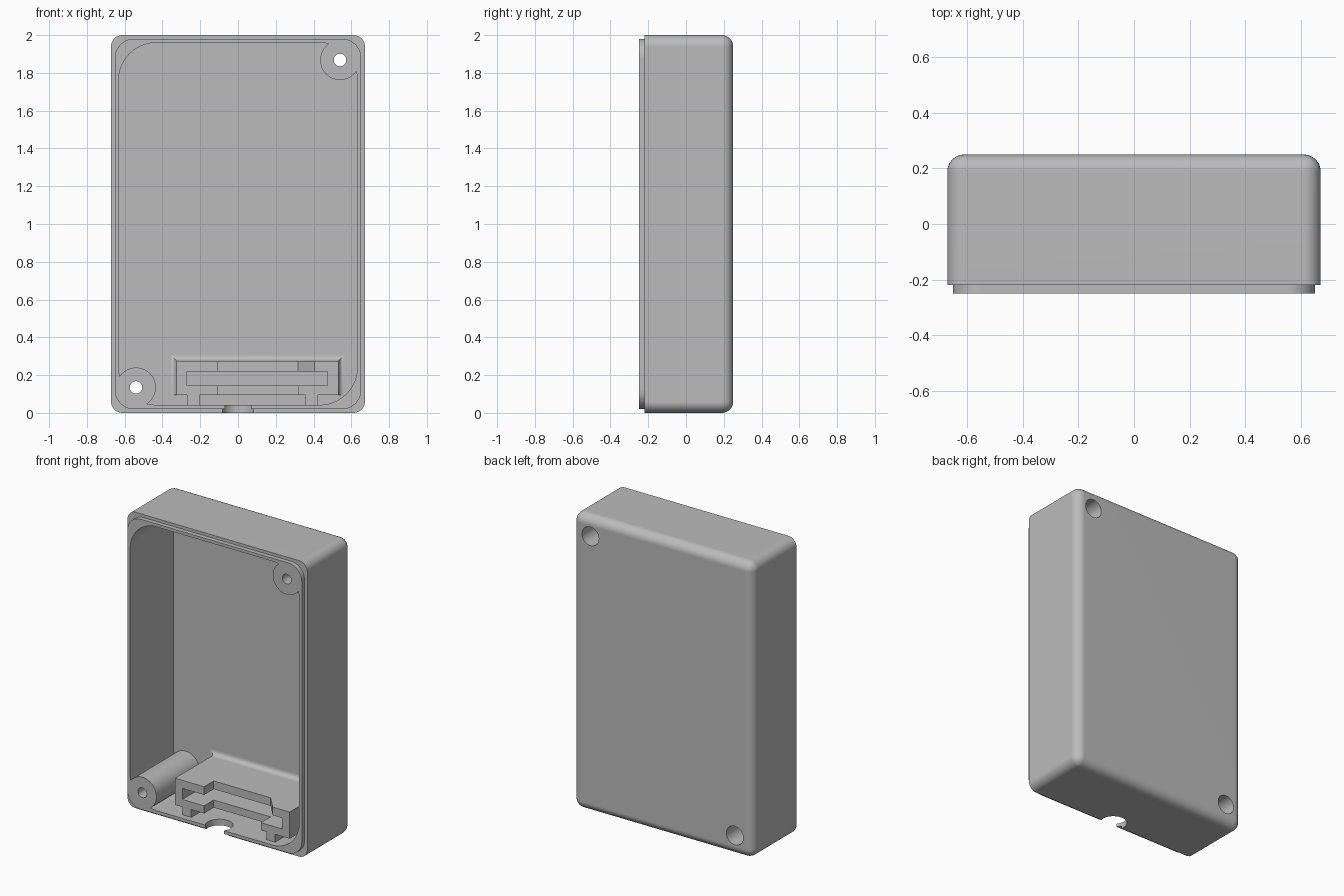
import bpy, bmesh
from math import sin, cos, pi, radians

cube = bpy.data.objects.get("Cube")
if cube:
    bpy.data.objects.remove(cube, do_unlink=True)

# One plain grey plastic
grey = bpy.data.materials.new("grey plastic")
grey.use_nodes = True
color = (0.5, 0.5, 0.5, 1)
grey.diffuse_color = color
grey.node_tree.nodes["Principled BSDF"].inputs["Base Color"].default_value = color


def finish(name, bm):
    bmesh.ops.recalc_face_normals(bm, faces=bm.faces[:])
    mesh = bpy.data.meshes.new(name)
    bm.to_mesh(mesh)
    bm.free()
    mesh.materials.append(grey)
    obj = bpy.data.objects.new(name, mesh)
    bpy.context.collection.objects.link(obj)
    return obj


def loft(name, rings):
    """Join equal rings of points and cap both ends."""
    bm = bmesh.new()
    rows = [[bm.verts.new(p) for p in ring] for ring in rings]
    for a, b in zip(rows, rows[1:]):
        for i in range(len(a)):
            j = (i + 1) % len(a)
            bm.faces.new((a[i], a[j], b[j], b[i]))
    bm.faces.new(rows[0])
    bm.faces.new(rows[-1])
    return finish(name, bm)


def prism(name, outline, y0, y1):
    return loft(name, [[(x, y, z) for x, z in outline] for y in (y0, y1)])


def rect(x0, x1, z0, z1):
    return [(x0, z0), (x1, z0), (x1, z1), (x0, z1)]


def round_rect(x0, x1, z0, z1, r, steps=12):
    corners = [(x1 - r, z1 - r), (x0 + r, z1 - r), (x0 + r, z0 + r), (x1 - r, z0 + r)]
    return [(cx + r * cos((k + i / steps) * pi / 2), cz + r * sin((k + i / steps) * pi / 2))
            for k, (cx, cz) in enumerate(corners) for i in range(steps + 1)]


def circle(cx, cz, r, n=48):
    return [(cx + r * cos(2 * pi * i / n), cz + r * sin(2 * pi * i / n)) for i in range(n)]


def combine(target, tool, operation):
    mod = target.modifiers.new("combine", "BOOLEAN")
    mod.operation, mod.solver, mod.object = operation, "EXACT", tool
    bpy.ops.object.select_all(action="DESELECT")
    bpy.context.view_layer.objects.active = target
    target.select_set(True)
    bpy.ops.object.modifier_apply(modifier=mod.name)
    bpy.data.objects.remove(tool, do_unlink=True)


def smooth(obj):
    bpy.ops.object.select_all(action="DESELECT")
    bpy.context.view_layer.objects.active = obj
    obj.select_set(True)
    bpy.ops.object.shade_smooth_by_angle(angle=radians(30))
    obj.modifiers.new("flat face normals", "WEIGHTED_NORMAL").keep_sharp = True


FRONT, RIM, FLOOR, BACK = -0.25, -0.22, 0.212, 0.25

# Outer case: a box rounded everywhere except around its open front
bm = bmesh.new()
bmesh.ops.create_cube(bm, size=1)
for v in bm.verts:
    v.co = (v.co.x * 1.344, RIM if v.co.y < 0 else BACK, v.co.z * 2 + 1)
edges = [e for e in bm.edges if any(v.co.y > 0 for v in e.verts)]
bmesh.ops.bevel(bm, geom=edges, offset=0.06, segments=8, profile=0.5, affect="EDGES")
case = finish("case_shell", bm)

# Locating lip and hollow interior
combine(case, prism("lip", round_rect(-0.652, 0.652, 0.02, 1.98, 0.1), FRONT, 0), "UNION")
combine(case, prism("cavity", round_rect(-0.632, 0.632, 0.042, 1.96, 0.2), -0.4, FLOOR), "DIFFERENCE")

# Screw posts in opposite corners, with a screw hole and a wide well at the back
posts = [(0.54, 1.868), (-0.54, 0.135)]
for x, z in posts:
    combine(case, prism("post", circle(x, z, 0.105), FRONT, 0.23), "UNION")
for x, z in posts:
    combine(case, prism("screw_hole", circle(x, z, 0.033), -0.4, 0.4), "DIFFERENCE")
    combine(case, prism("screw_well", circle(x, z, 0.063), -0.13, 0.4), "DIFFERENCE")

# Cable notch through the bottom wall
notch = loft("notch", [[(x, y, z) for x, y in circle(0, -0.2, 0.085)] for z in (-0.1, 0.08)])
combine(case, notch, "DIFFERENCE")
smooth(case)

# Board holder: block with a wide slot, a recessed middle and a sloped cheek
X0, X1, Z0, Z1, Y0 = -0.325, 0.532, 0.095, 0.275, -0.208
holder = prism("board_holder", rect(X0, X1, Z0, Z1), Y0, FLOOR + 0.01)
combine(holder, prism("recess", rect(-0.108, 0.317, 0, 0.4), -0.3, -0.105), "DIFFERENCE")
cheek = [(0.3, -0.105), (0.317, -0.105), (0.405, Y0), (0.405, -0.3), (0.3, -0.3)]
cheek_cut = loft("cheek_cut", [[(x, y, z) for x, y in cheek] for z in (0.18, 0.4)])
combine(holder, cheek_cut, "DIFFERENCE")
combine(holder, prism("slot", rect(-0.27, 0.475, 0.146, 0.22), -0.3, 0.2), "DIFFERENCE")

# Holder legs standing on the bottom wall
for side, x in (("right", -0.27), ("left", 0.357)):
    prism(side + "_holder_leg", rect(x, x + 0.066, 0.035, Z0 + 0.001), Y0, FLOOR + 0.01)

# Concave fillet where the holder meets the back wall: a top strip and two side strips
R = 0.032
cove = [(R * (1 - sin(a)), FLOOR - R * (1 - cos(a))) for a in [i * pi / 16 for i in range(9)]]
cove += [(-0.004, FLOOR - R), (-0.004, FLOOR + 0.005), (R, FLOOR + 0.005)]
path = [(X0, Z0, -1, 0), (X0, Z1, -1, 1), (X1, Z1, 1, 1), (X1, Z0, 1, 0)]
fillet = loft("holder_fillet", [[(x + dx * d, y, z + dz * d) for d, y in cove]
                                for x, z, dx, dz in path])
smooth(fillet)
